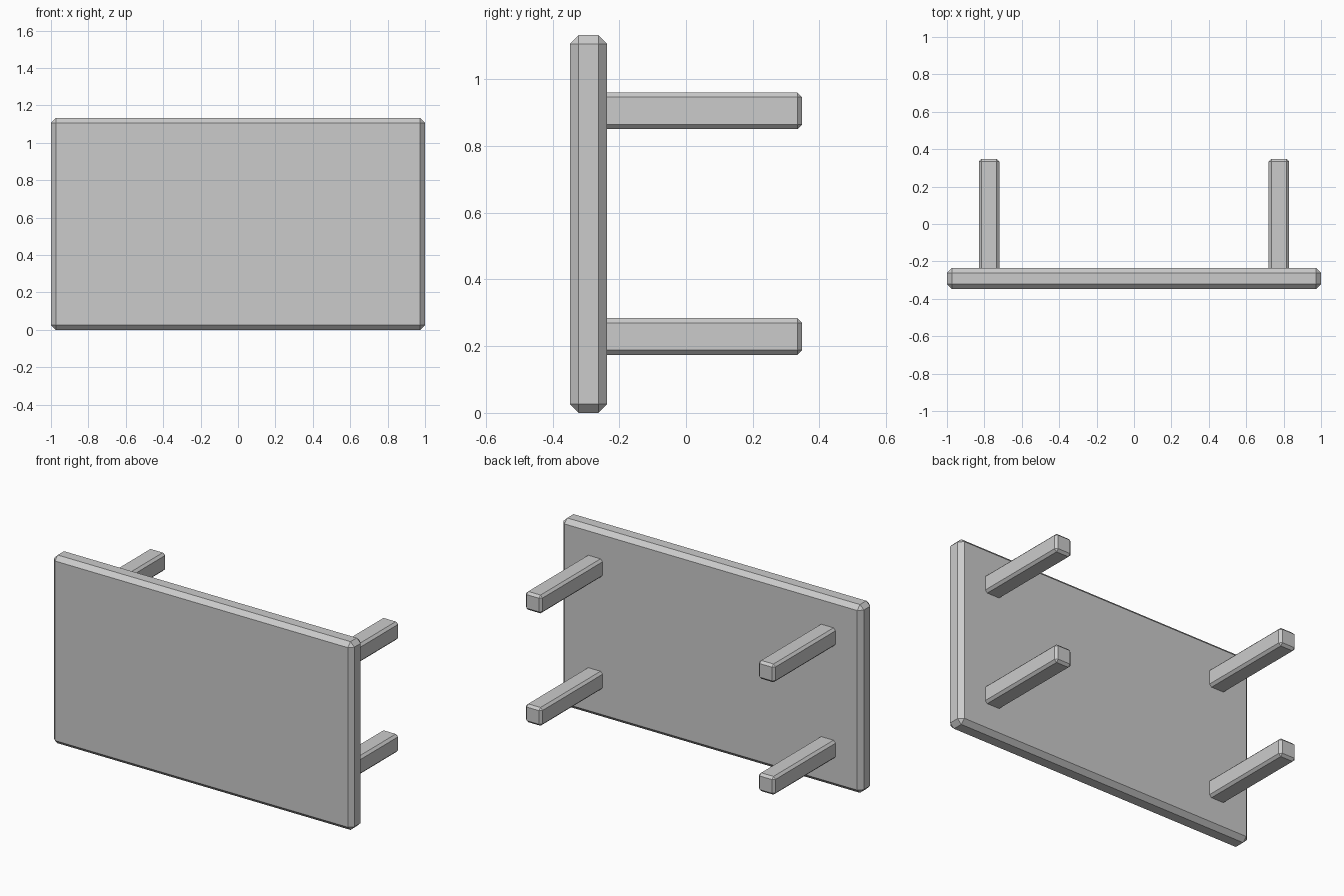
import bpy
import bmesh
from mathutils import Vector

cube = bpy.data.objects.get("Cube")
if cube:
    bpy.data.objects.remove(cube, do_unlink=True)

# Single plain grey for the whole table
grey = bpy.data.materials.new("plain_grey")
grey.use_nodes = True
colour = (0.6, 0.6, 0.6, 1)
grey.diffuse_color = colour
grey.node_tree.nodes["Principled BSDF"].inputs["Base Color"].default_value = colour


def chamfered_box(name, low, high, chamfer):
    low, high = Vector(low), Vector(high)
    centre, size = (low + high) / 2, high - low
    mesh = bpy.data.meshes.new(name)
    bm = bmesh.new()
    bmesh.ops.create_cube(bm, size=1)
    bmesh.ops.scale(bm, vec=size, verts=bm.verts)
    bm.to_mesh(mesh)
    bm.free()
    mesh.materials.append(grey)
    obj = bpy.data.objects.new(name, mesh)
    obj.location = centre
    bpy.context.collection.objects.link(obj)
    bevel = obj.modifiers.new("chamfer", 'BEVEL')
    bevel.width = chamfer
    bevel.segments = 1
    bevel.limit_method = 'NONE'
    return obj


# Table top standing on its long edge, facing the front
chamfered_box("table_top", (-1, -0.348, 0), (1, -0.236, 1.132), 0.026)

# Four square legs pointing backwards, sunk a little into the top
LEG = 0.11
for side, x in (("left", 0.775), ("right", -0.775)):
    for level, z in (("lower", 0.229), ("upper", 0.905)):
        chamfered_box(f"{level}_{side}_leg",
                      (x - LEG / 2, -0.27, z - LEG / 2),
                      (x + LEG / 2, 0.348, z + LEG / 2), 0.014)
